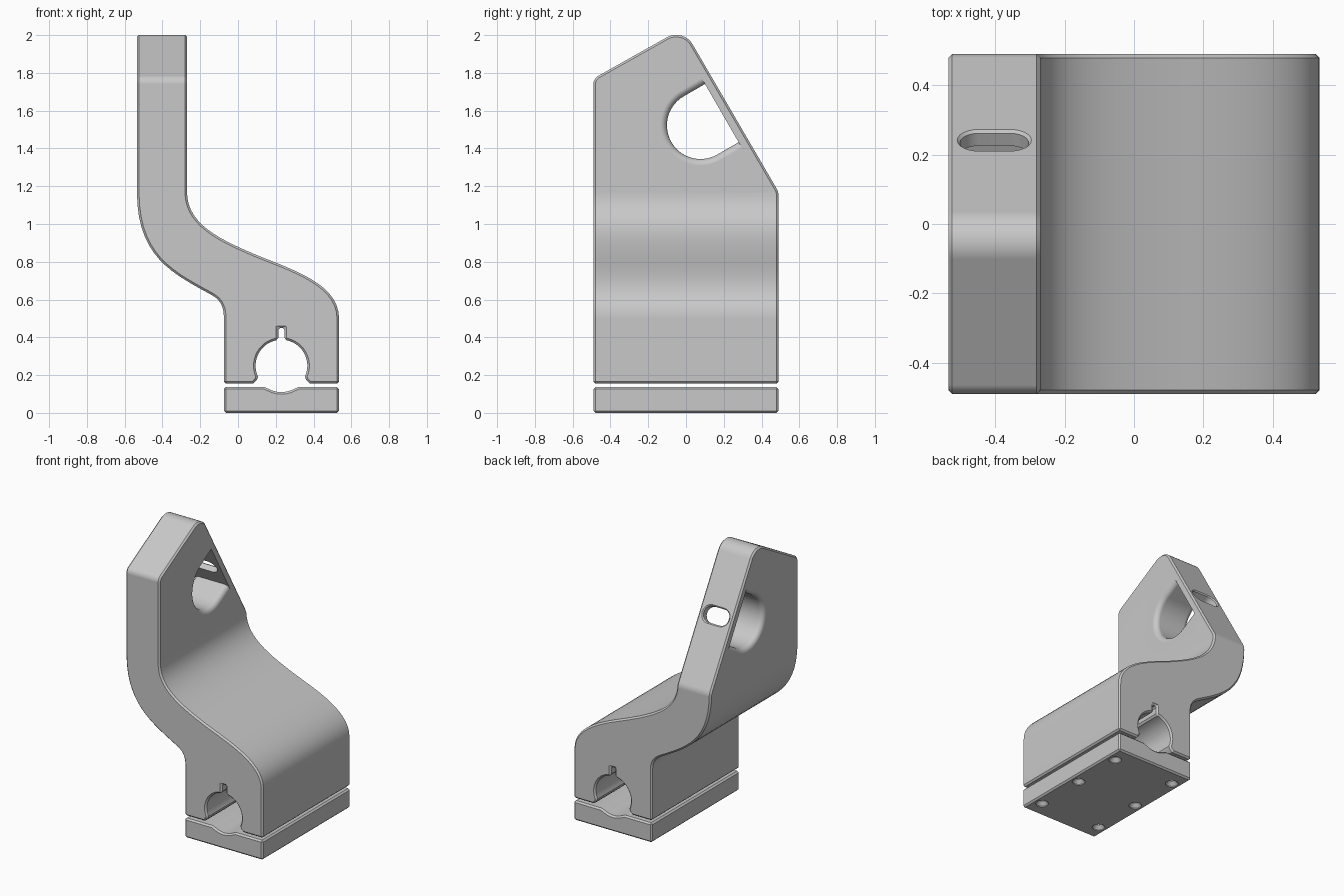
import bpy, bmesh, math
from mathutils import Vector

cube = bpy.data.objects.get("Cube")
if cube:
    bpy.data.objects.remove(cube, do_unlink=True)

grey = bpy.data.materials.new("machined grey")
grey.use_nodes = True
GREY = (0.58, 0.58, 0.58, 1)
grey.diffuse_color = GREY
grey.node_tree.nodes["Principled BSDF"].inputs["Base Color"].default_value = GREY


def bezier(p0, p1, p2, p3, n=14):
    """Points along a cubic curve, start point left out."""
    a, b, c, d = (Vector(p) for p in (p0, p1, p2, p3))
    pts = []
    for i in range(1, n + 1):
        t = i / n
        s = 1 - t
        pts.append(tuple(a * s**3 + b * 3 * s * s * t + c * 3 * s * t * t + d * t**3))
    return pts


def rounded(corners):
    """Polygon from (x, y, radius) corners."""
    out = []
    for i, (x, y, r) in enumerate(corners):
        p = Vector((x, y))
        if r == 0:
            out.append((x, y))
            continue
        u = (Vector(corners[i - 1][:2]) - p).normalized()
        v = (Vector(corners[(i + 1) % len(corners)][:2]) - p).normalized()
        turn = math.pi - u.angle(v)
        t = r * math.tan(turn / 2)
        k = t - r * 4 / 3 * math.tan(turn / 4)
        out.append(tuple(p + u * t))
        out += bezier(p + u * t, p + u * k, p + v * k, p + v * t, 8)
    return out


def arc(cx, cy, r, a0, a1, n):
    angles = [math.radians(a0 + (a1 - a0) * i / n) for i in range(n + 1)]
    return [(cx + r * math.cos(a), cy + r * math.sin(a)) for a in angles]


def loft(name, sections, place):
    """Solid through (depth, outline) sections; place maps (u, v, depth) to 3D."""
    bm = bmesh.new()
    rings = [[bm.verts.new(place(u, v, d)) for u, v in outline] for d, outline in sections]
    for lo, hi in zip(rings, rings[1:]):
        for i in range(len(lo)):
            bm.faces.new((lo[i - 1], lo[i], hi[i], hi[i - 1]))
    bm.faces.new(list(reversed(rings[0])))
    bm.faces.new(rings[-1])
    bm.normal_update()
    # All faces wind the same way, so the signed volume tells inside from outside
    if bm.calc_volume(signed=True) < 0:
        bmesh.ops.reverse_faces(bm, faces=bm.faces[:])
    mesh = bpy.data.meshes.new(name)
    bm.to_mesh(mesh)
    bm.free()
    mesh.materials.append(grey)
    ob = bpy.data.objects.new(name, mesh)
    bpy.context.collection.objects.link(ob)
    return ob


def apply(ob):
    dg = bpy.context.evaluated_depsgraph_get()
    mesh = bpy.data.meshes.new_from_object(ob.evaluated_get(dg))
    ob.modifiers.clear()
    ob.data = mesh


def boolean(ob, cutter, operation="DIFFERENCE"):
    mod = ob.modifiers.new("cut", "BOOLEAN")
    mod.operation, mod.solver, mod.object = operation, "EXACT", cutter
    apply(ob)
    bpy.data.objects.remove(cutter, do_unlink=True)


def chamfer(ob, width):
    mod = ob.modifiers.new("chamfer", "BEVEL")
    mod.width, mod.segments = width, 1
    mod.limit_method, mod.angle_limit = "ANGLE", math.radians(50)
    mod.use_clamp_overlap = False
    apply(ob)


def finish(ob):
    bpy.ops.object.select_all(action="DESELECT")
    ob.select_set(True)
    bpy.context.view_layer.objects.active = ob
    bpy.ops.object.shade_smooth_by_angle(angle=math.radians(30))
    mod = ob.modifiers.new("flat faces", "WEIGHTED_NORMAL")
    mod.keep_sharp = True


def along_x(u, v, d):
    return (d, u, v)


def along_y(u, v, d):
    return (u, d, v)


def along_z(u, v, d):
    return (u, v, d)


LEFT, RIGHT, HALF_Y = -0.075, 0.535, 0.49
WALL_IN, WALL_OUT = -0.27, -0.535
MID = (LEFT + RIGHT) / 2
BASE, BORE_Z, BORE_R = 0.155, 0.25, 0.137

# S-shaped bracket outline with keyed clamp bore
outline = [(WALL_OUT, 2.2), (WALL_IN, 2.2), (WALL_IN, 1.17)]
outline += bezier((WALL_IN, 1.17), (WALL_IN, 1.0), (-0.1, 0.92), (0.1, 0.835))
outline += bezier((0.1, 0.835), (0.3, 0.755), (RIGHT, 0.68), (RIGHT, 0.5))
outline += [(RIGHT, BASE), (MID + 0.15, BASE), (MID + 0.13, 0.175)]
outline += arc(MID, BORE_Z, BORE_R, -25, 83, 18)
outline += [(MID + 0.0167, 0.45), (MID - 0.0167, 0.45)]
outline += arc(MID, BORE_Z, BORE_R, 97, 205, 18)
outline += [(MID - 0.13, 0.175), (MID - 0.15, BASE), (LEFT, BASE), (LEFT, 0.51)]
outline += bezier((LEFT, 0.51), (LEFT, 0.57), (-0.1, 0.605), (-0.15, 0.63), 8)
outline += bezier((-0.15, 0.63), (-0.35, 0.74), (WALL_OUT, 0.83), (WALL_OUT, 1.17))
bracket = loft("bracket", [(-0.6, outline), (0.6, outline)], along_y)

# Side silhouette with the pitched top
side = rounded([(-HALF_Y, -0.1, 0), (HALF_Y, -0.1, 0), (HALF_Y, 1.17, 0.08),
                (-0.015, 2.037, 0.1), (-HALF_Y, 1.77, 0.05)])
boolean(bracket, loft("side_cutter", [(-0.8, side), (0.8, side)], along_x), "INTERSECT")
chamfer(bracket, 0.011)

# Window with filleted rim, square to the slope
C30, S30 = math.cos(math.pi / 6), 0.5


def window(r):
    pts = arc(0, 0, r, 90, 270, 28) + [(0.13, -r), (0.13, r)]
    return [(0.077 + a * C30 - b * S30, 1.522 + a * S30 + b * C30) for a, b in pts]


FILLET, HOLE = 0.035, 0.178
flare = [(FILLET * (1 - math.cos(a)), HOLE + FILLET * (1 - math.sin(a)))
         for a in (math.radians(15 * i) for i in range(7))]
sections = [(WALL_OUT - 0.05, window(flare[0][1]))]
sections += [(WALL_OUT + k, window(r)) for k, r in flare]
sections += [(WALL_IN - k, window(r)) for k, r in reversed(flare)]
sections += [(WALL_IN + 0.05, window(flare[0][1]))]
boolean(bracket, loft("window_cutter", sections, along_x))


# Slot through the sloping edge
def slot(r):
    return arc(0.045, 0, r, -90, 90, 12) + arc(-0.045, 0, r, 90, 270, 12)


def on_slope(u, v, d):
    return ((WALL_IN + WALL_OUT) / 2 + u, 0.243 - v * S30 + d * C30, 1.598 + v * C30 + d * S30)


slot_sections = [(-0.12, slot(0.054)), (-0.01, slot(0.054)), (0.0, slot(0.064)), (0.1, slot(0.064))]
boolean(bracket, loft("slot_cutter", slot_sections, on_slope))

# Clamp plate with shallow groove
TOP = 0.137
plate = [(LEFT, 0), (RIGHT, 0), (RIGHT, TOP), (MID + 0.09, TOP)]
plate += arc(MID, BORE_Z, 0.14, 297, 243, 10) + [(MID - 0.09, TOP), (LEFT, TOP)]
clamp_plate = loft("clamp_plate", [(-HALF_Y, plate), (HALF_Y, plate)], along_y)
chamfer(clamp_plate, 0.011)

# Countersunk screw holes through plate and into bracket
for sx in (-1, 1):
    for y in (-0.37, 0, 0.37):
        for part in (clamp_plate, bracket):
            rings = [(z, arc(MID + sx * 0.24, y, r, 0, 345, 23))
                     for z, r in ((-0.05, 0.042), (0.006, 0.042), (0.03, 0.02), (0.35, 0.02))]
            boolean(part, loft("screw_hole_cutter", rings, along_z))

finish(bracket)
finish(clamp_plate)
